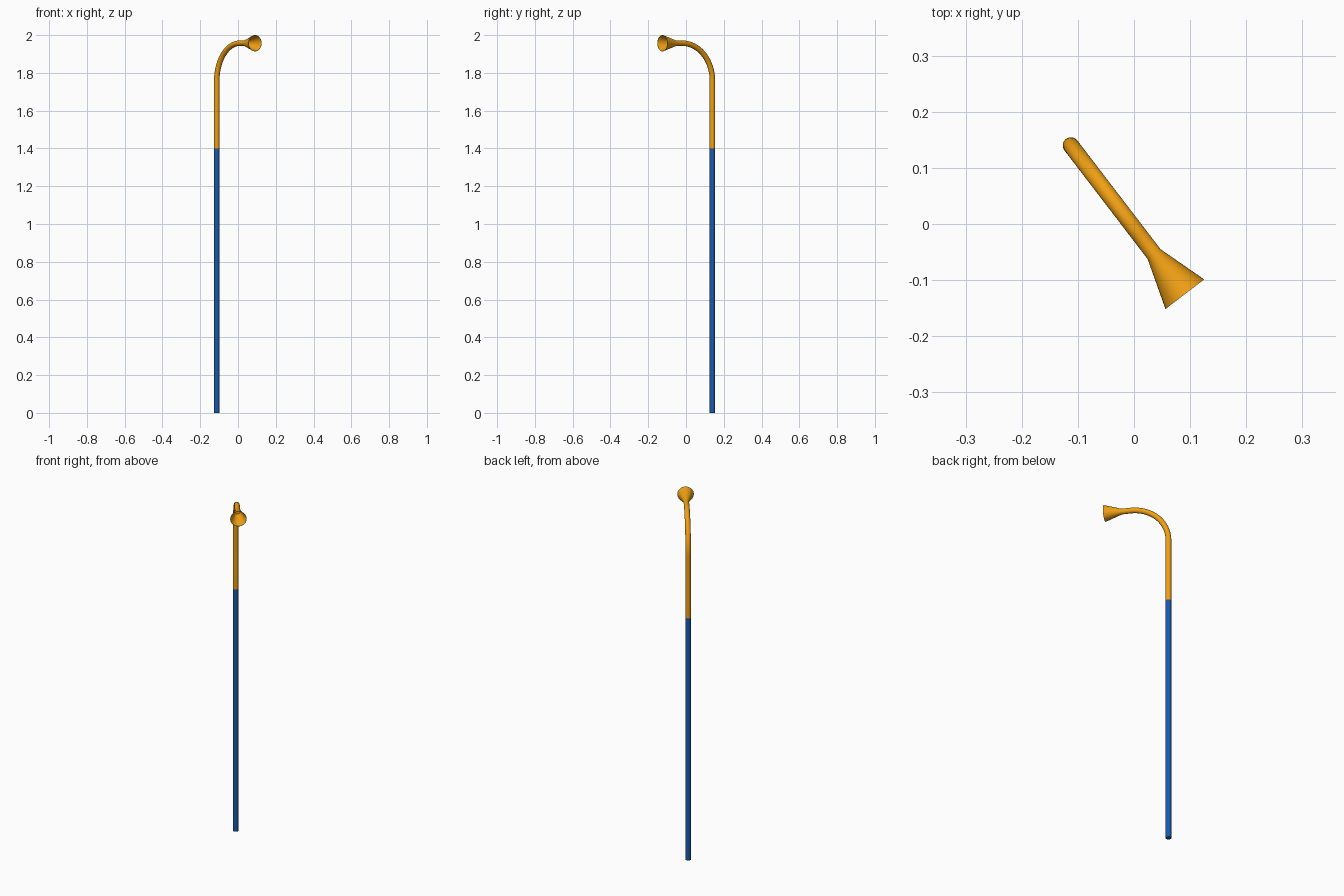
import bpy, bmesh, math
from mathutils import Vector

if "Cube" in bpy.data.objects:
    bpy.data.objects.remove(bpy.data.objects["Cube"])

BASE = Vector((-0.1125, 0.14, 0))          # foot of the pole
AIM = Vector((0.608, -0.794, 0)).normalized()  # way the horn points
SIDE = Vector((-AIM.y, AIM.x, 0))
R = 0.0145
SEAM, BEND_Z, BEND = 1.4, 1.757, 0.2
SIDES = 32


def material(name, colour):
    m = bpy.data.materials.new(name)
    m.diffuse_color = (*colour, 1)
    m.use_nodes = True
    m.node_tree.nodes["Principled BSDF"].inputs["Base Color"].default_value = m.diffuse_color
    return m


def sweep(name, stations, mat):
    """Skin rings given as (distance along aim, height, tilt angle, radius)."""
    bm = bmesh.new()
    rings = []
    for d, z, tilt, r in stations:
        centre = BASE + AIM * d + Vector((0, 0, z))
        up = -AIM * math.cos(tilt) + Vector((0, 0, math.sin(tilt)))
        rings.append([bm.verts.new(centre + r * (SIDE * math.cos(a) + up * math.sin(a)))
                      for a in (2 * math.pi * i / SIDES for i in range(SIDES))])
    for a, b in zip(rings, rings[1:]):
        for i in range(SIDES):
            j = (i + 1) % SIDES
            bm.faces.new((a[i], a[j], b[j], b[i]))
    bm.faces.new(rings[0])
    bm.faces.new(rings[-1])
    bmesh.ops.recalc_face_normals(bm, faces=bm.faces)
    me = bpy.data.meshes.new(name)
    bm.to_mesh(me)
    bm.free()
    me.materials.append(mat)
    ob = bpy.data.objects.new(name, me)
    bpy.context.collection.objects.link(ob)
    bpy.ops.object.select_all(action='DESELECT')
    ob.select_set(True)
    bpy.context.view_layer.objects.active = ob
    bpy.ops.object.shade_smooth_by_angle(angle=math.radians(30))
    return ob


blue = material("blue", (0.01, 0.1, 0.42))
orange = material("orange", (0.87, 0.35, 0.007))

# Straight lower pole
sweep("lower_pole", [(0, 0, 0, R), (0, SEAM, 0, R)], blue)

# Upper pole, quarter bend and flared open horn
top = BEND_Z + BEND
flat = math.pi / 2
path = [(0, SEAM, 0, R)]
for k in range(25):
    t = flat * k / 24
    path.append((BEND * (1 - math.cos(t)), BEND_Z + BEND * math.sin(t), t, R))
path += [(0.244, top, flat, R), (0.334, top, flat, 0.0434),   # outer flare
         (0.334, top, flat, 0.0420), (0.246, top, flat, R - 0.0015)]  # hollow inside
sweep("horn_pipe", path, orange)
